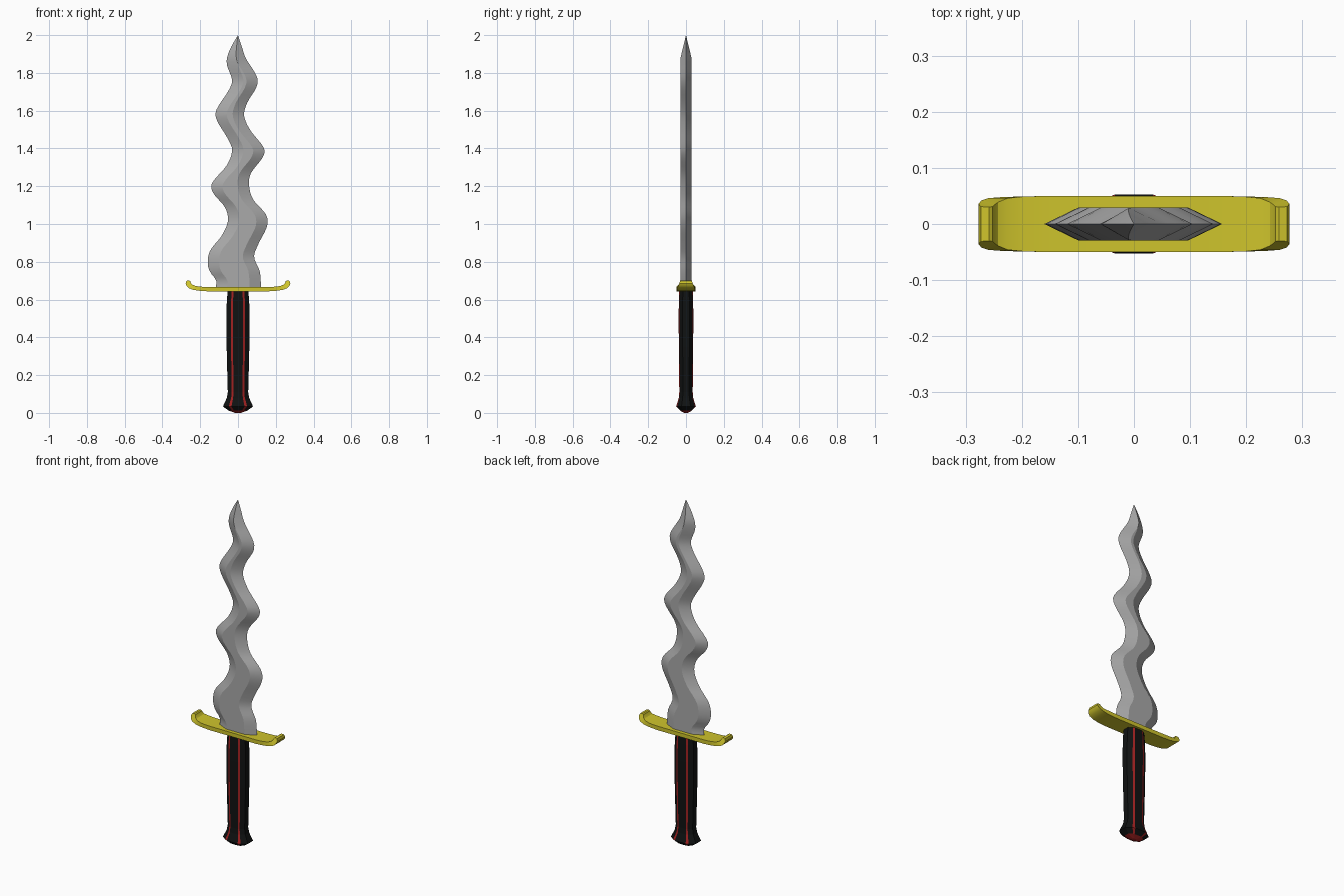
import bpy, bmesh

if "Cube" in bpy.data.objects:
    bpy.data.objects.remove(bpy.data.objects["Cube"])


def material(name, rgb):
    m = bpy.data.materials.new(name)
    m.diffuse_color = (*rgb, 1)
    m.use_nodes = True
    m.node_tree.nodes["Principled BSDF"].inputs["Base Color"].default_value = m.diffuse_color
    return m


STEEL = material("steel grey", (0.40, 0.40, 0.40))
GOLD = material("yellow gold", (0.62, 0.55, 0.025))
BLACK = material("grip black", (0.005, 0.006, 0.006))
RED = material("stripe red", (0.36, 0.015, 0.015))


def loft(name, rings, mats, rule=None, angle=None):
    """Skin equal-length closed rings; rule(level, side) picks the material."""
    bm = bmesh.new()
    loops = [[bm.verts.new(p) for p in ring] for ring in rings]
    n = len(loops[0])
    for lv, (a, b) in enumerate(zip(loops, loops[1:])):
        for i in range(n):
            j = (i + 1) % n
            f = bm.faces.new((a[i], a[j], b[j], b[i]))
            f.material_index = rule(lv, i) if rule else 0
    first = bm.faces.new(loops[0][::-1])
    bm.faces.new(loops[-1])
    if rule:
        first.material_index = rule(0, 0)
    bmesh.ops.remove_doubles(bm, verts=bm.verts, dist=0.0005)
    bmesh.ops.recalc_face_normals(bm, faces=bm.faces)
    me = bpy.data.meshes.new(name)
    bm.to_mesh(me)
    bm.free()
    for m in mats:
        me.materials.append(m)
    ob = bpy.data.objects.new(name, me)
    bpy.context.collection.objects.link(ob)
    if angle:
        bpy.context.view_layer.objects.active = ob
        ob.select_set(True)
        bpy.ops.object.shade_smooth_by_angle(angle=angle)
        ob.select_set(False)
    return ob


def smooth_curve(pts, z):
    """Cubic interpolation of x along z through (z, x) points."""
    def slope(i):
        a, b = pts[max(i - 1, 0)], pts[min(i + 1, len(pts) - 1)]
        return (b[1] - a[1]) / (b[0] - a[0])
    k = 0
    while k < len(pts) - 2 and z > pts[k + 1][0]:
        k += 1
    (z0, x0), (z1, x1) = pts[k], pts[k + 1]
    h = z1 - z0
    t = (z - z0) / h
    return ((2*t**3 - 3*t*t + 1) * x0 + (t**3 - 2*t*t + t) * h * slope(k)
            + (3*t*t - 2*t**3) * x1 + (t**3 - t*t) * h * slope(k + 1))


# Wavy blade: two edge curves, bevelled to a flat middle
LEFT = [(0.655, -0.12), (0.70, -0.115), (0.75, -0.15), (0.80, -0.16), (0.86, -0.147),
        (0.94, -0.085), (1.02, -0.053), (1.09, -0.07), (1.165, -0.132), (1.215, -0.138),
        (1.31, -0.06), (1.39, -0.031), (1.45, -0.053), (1.55, -0.112), (1.60, -0.116),
        (1.71, -0.048), (1.76, -0.031), (1.84, -0.058), (1.88, -0.058), (1.94, -0.035),
        (2.0, 0.0)]
RIGHT = [(0.655, 0.122), (0.75, 0.115), (0.825, 0.085), (0.89, 0.106), (0.99, 0.154),
         (1.05, 0.148), (1.13, 0.08), (1.21, 0.058), (1.27, 0.069), (1.355, 0.132),
         (1.40, 0.138), (1.50, 0.063), (1.575, 0.032), (1.64, 0.048), (1.73, 0.1),
         (1.78, 0.1), (1.88, 0.04), (1.94, 0.02), (2.0, 0.0)]
rings = []
LEVELS = 68
for s in range(LEVELS + 1):
    z = 0.655 + (2.0 - 0.655) * s / LEVELS
    l, r = smooth_curve(LEFT, z), smooth_curve(RIGHT, z)
    d = 0.029 * min(1, (2.0 - z) / 0.12)
    inset = min(0.06, (r - l) / 2)
    rings.append([(l, 0, z), (l + inset, -d, z), (r - inset, -d, z),
                  (r, 0, z), (r - inset, d, z), (l + inset, d, z)])
loft("blade", rings, [STEEL], angle=0.3)

# Cross guard: flat bar with upturned rounded ends
# (bottom x, bottom z, top x, top z, bottom half depth, top half depth)
HALF = [(0.0, 0.643, 0.0, 0.666, 0.05, 0.05),
        (0.15, 0.643, 0.15, 0.666, 0.05, 0.05),
        (0.20, 0.646, 0.195, 0.668, 0.049, 0.049),
        (0.235, 0.651, 0.225, 0.672, 0.048, 0.046),
        (0.26, 0.660, 0.242, 0.679, 0.046, 0.039),
        (0.272, 0.672, 0.249, 0.688, 0.042, 0.034),
        (0.277, 0.685, 0.252, 0.697, 0.036, 0.031),
        (0.273, 0.699, 0.258, 0.701, 0.031, 0.030)]
stations = [(-a, b, -c, e, f, g) for a, b, c, e, f, g in HALF[:0:-1]] + HALF
loft("cross_guard",
     [[(bx, -wb, bz), (bx, wb, bz), (tx, wt, tz), (tx, -wt, tz)]
      for bx, bz, tx, tz, wb, wt in stations], [GOLD], angle=0.5)

# Handle: eight-sided grip with a narrow stripe on four corners, flared pommel
quarter = [(0.062, 0.018), (0.038, 0.035), (0.027, 0.039)]
section = (quarter + [(-x, y) for x, y in quarter[::-1]]
           + [(-x, -y) for x, y in quarter] + [(x, -y) for x, y in quarter[::-1]])
# (height, x scale, y scale)
GRIP = [(0.0, 0.25, 0.25), (0.012, 0.80, 0.80), (0.034, 1.28, 1.34), (0.05, 1.17, 1.2),
        (0.08, 0.95, 0.98), (0.11, 0.87, 0.91), (0.20, 0.91, 0.93), (0.35, 0.97, 0.97),
        (0.50, 1.0, 1.0), (0.60, 0.95, 0.97), (0.648, 0.87, 0.92)]
loft("handle", [[(x * sx, y * sy, z) for x, y in section] for z, sx, sy in GRIP],
     [BLACK, RED],
     rule=lambda lv, side: 1 if lv < 1 or side in (1, 3, 7, 9) else 0)
